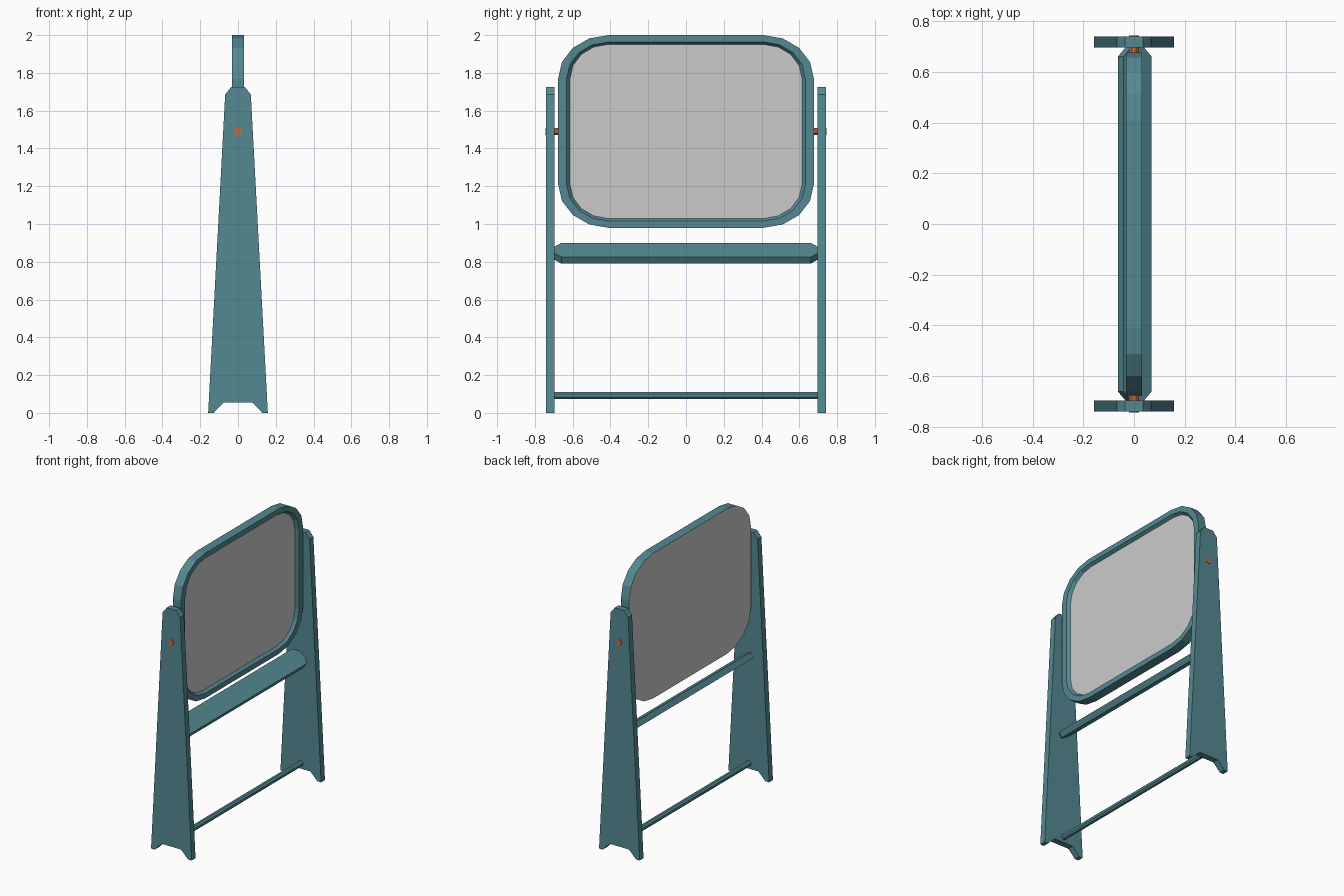
import bpy, bmesh
from math import cos, sin, pi
from mathutils import Vector

if "Cube" in bpy.data.objects:
    bpy.data.objects.remove(bpy.data.objects["Cube"])


def material(name, color):
    m = bpy.data.materials.new(name)
    m.diffuse_color = (*color, 1)
    m.use_nodes = True
    m.node_tree.nodes["Principled BSDF"].inputs["Base Color"].default_value = m.diffuse_color
    return m


TEAL = material("teal_paint", (0.09, 0.25, 0.29))
ORANGE = material("orange_metal", (0.6, 0.14, 0.05))


def loft(name, loops, mat=None, cap=True):
    """Skin equal-length loops in order, optionally closing both ends."""
    bm = bmesh.new()
    rings = [[bm.verts.new(p) for p in loop] for loop in loops]
    n = len(rings[0])
    for a, b in zip(rings, rings[1:]):
        for i in range(n):
            j = (i + 1) % n
            bm.faces.new((a[i], a[j], b[j], b[i]))
    if cap:
        bm.faces.new(rings[0][::-1])
        bm.faces.new(rings[-1])
        bmesh.ops.recalc_face_normals(bm, faces=bm.faces)
    me = bpy.data.meshes.new(name)
    bm.to_mesh(me)
    bm.free()
    ob = bpy.data.objects.new(name, me)
    bpy.context.collection.objects.link(ob)
    if mat:
        me.materials.append(mat)
    return ob


def rod(name, y0, y1, z, r, mat, sides=8):
    ring = [(r * cos(2 * pi * (i + .5) / sides), z + r * sin(2 * pi * (i + .5) / sides))
            for i in range(sides)]
    return loft(name, [[(x, y, h) for x, h in ring] for y in (y0, y1)], mat)


def board_loop(x, inset_y, inset_z, seg=4):
    """Rounded rectangle around the board centre, counter-clockwise from +x."""
    cy, cz, mid = 0.41, 0.28, 1.49
    ry, rz = 0.267 - inset_y, 0.23 - inset_z
    pts = []
    for q, (sy, sz) in enumerate(((1, 1), (-1, 1), (-1, -1), (1, -1))):
        for k in range(seg + 1):
            a = (q + k / seg) * pi / 2
            pts.append((x, sy * cy + ry * cos(a), mid + sz * cz + rz * sin(a)))
    return pts


# Board frame: outer wall, front rim and sloped recess wall
back = board_loop(-0.032, 0, 0)
floor = board_loop(0.012, 0.063, 0.049)
loft("board_frame", [back, board_loop(0.032, 0, 0),
                     board_loop(0.032, 0.045, 0.036), floor], TEAL, cap=False)

# Grey writing surfaces, front and back
for name, loop in (("front_board", floor), ("back_board", back[::-1])):
    me = bpy.data.meshes.new(name)
    me.from_pydata(loop, [], [list(range(len(loop)))])
    bpy.context.collection.objects.link(bpy.data.objects.new(name, me))

# Tapered side panels and pivot pins
half = [(0.075, 0.055), (0.129, 0), (0.158, 0), (0.068, 1.685), (0.036, 1.725)]
profile = half + [(-x, z) for x, z in reversed(half)]
for side, s in (("left", -1), ("right", 1)):
    loft(side + "_side_panel", [[(x, s * y, z) for x, z in profile]
                                for y in (0.697, 0.74)], TEAL)
    rod(side + "_pivot_pin", s * 0.66, s * 0.743, 1.49, 0.021, ORANGE)

# Tilted tray plank with clipped corners
edge, drop = Vector((0.112, 0, -0.075)), Vector((-0.022, 0, -0.035))
top = Vector((-0.042, 0, 0.9))
plan = [(0, -.66), (.3, -.7), (.7, -.7), (1, -.66), (1, .66), (.7, .7), (.3, .7), (0, .66)]
upper = [top + edge * t + Vector((0, y, 0)) for t, y in plan]
loft("tray", [upper, [p + drop for p in upper]], TEAL)

# Lower brace between the side panels
rod("lower_brace", -0.7, 0.7, 0.092, 0.02, TEAL)
